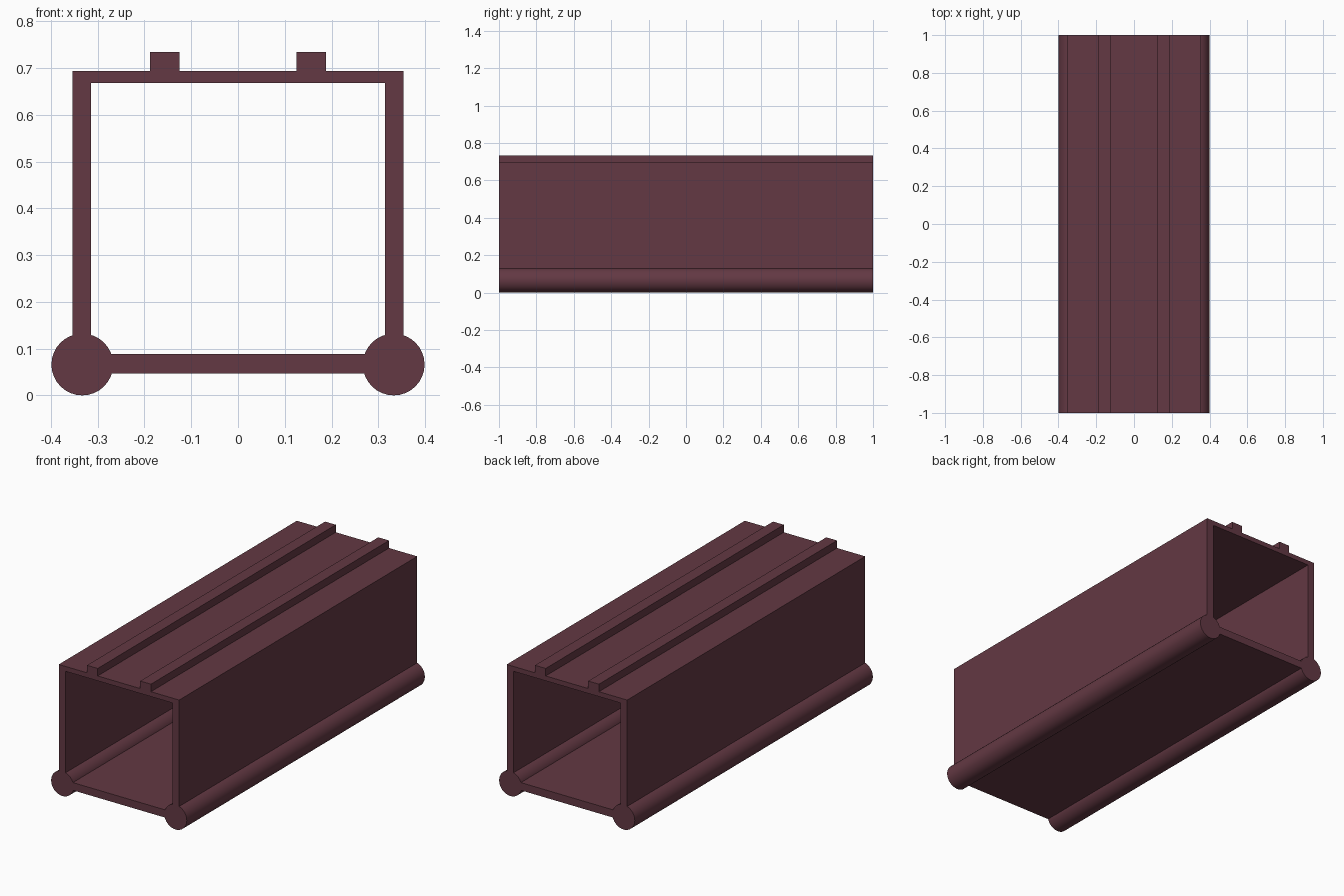
import bpy
import bmesh
from math import cos, sin, pi

cube = bpy.data.objects.get("Cube")
if cube:
    bpy.data.objects.remove(cube, do_unlink=True)

LENGTH = 2.0
ROD_R, ROD_X = 0.066, 0.333

maroon = bpy.data.materials.new("dark maroon")
maroon.use_nodes = True
colour = (0.125, 0.04, 0.056, 1)
maroon.diffuse_color = colour
maroon.node_tree.nodes["Principled BSDF"].inputs["Base Color"].default_value = colour


def extrude_profile(name, profile, smooth=False):
    """Extrude a closed x-z outline along the full length of the beam."""
    bm = bmesh.new()
    face = bm.faces.new([bm.verts.new((x, -LENGTH / 2, z)) for x, z in profile])
    result = bmesh.ops.extrude_face_region(bm, geom=[face])
    moved = [v for v in result["geom"] if isinstance(v, bmesh.types.BMVert)]
    bmesh.ops.translate(bm, verts=moved, vec=(0, LENGTH, 0))
    bmesh.ops.recalc_face_normals(bm, faces=bm.faces)
    mesh = bpy.data.meshes.new(name)
    bm.to_mesh(mesh)
    bm.free()
    mesh.materials.append(maroon)
    obj = bpy.data.objects.new(name, mesh)
    bpy.context.collection.objects.link(obj)
    if smooth:
        bpy.ops.object.select_all(action="DESELECT")
        obj.select_set(True)
        bpy.context.view_layer.objects.active = obj
        bpy.ops.object.shade_smooth_by_angle()
    return obj


# Side walls and roof with two raised rails, as one mirrored outline
half = [(0.125, 0.694), (0.125, 0.734), (0.188, 0.734), (0.188, 0.694),
        (0.354, 0.694), (0.354, 0.125), (0.314, 0.125), (0.314, 0.668)]
extrude_profile("walls_and_roof", half + [(-x, z) for x, z in reversed(half)])

# Floor panel between the rods
floor_x = ROD_X - ROD_R + 0.005
extrude_profile("floor", [(-floor_x, 0.047), (floor_x, 0.047),
                          (floor_x, 0.088), (-floor_x, 0.088)])

# Round rods along the lower corners
SIDES = 32
for name, side in (("left_rod", 1), ("right_rod", -1)):
    circle = [(side * ROD_X + ROD_R * cos(2 * pi * i / SIDES),
               ROD_R + ROD_R * sin(2 * pi * i / SIDES)) for i in range(SIDES)]
    extrude_profile(name, circle, smooth=True)
